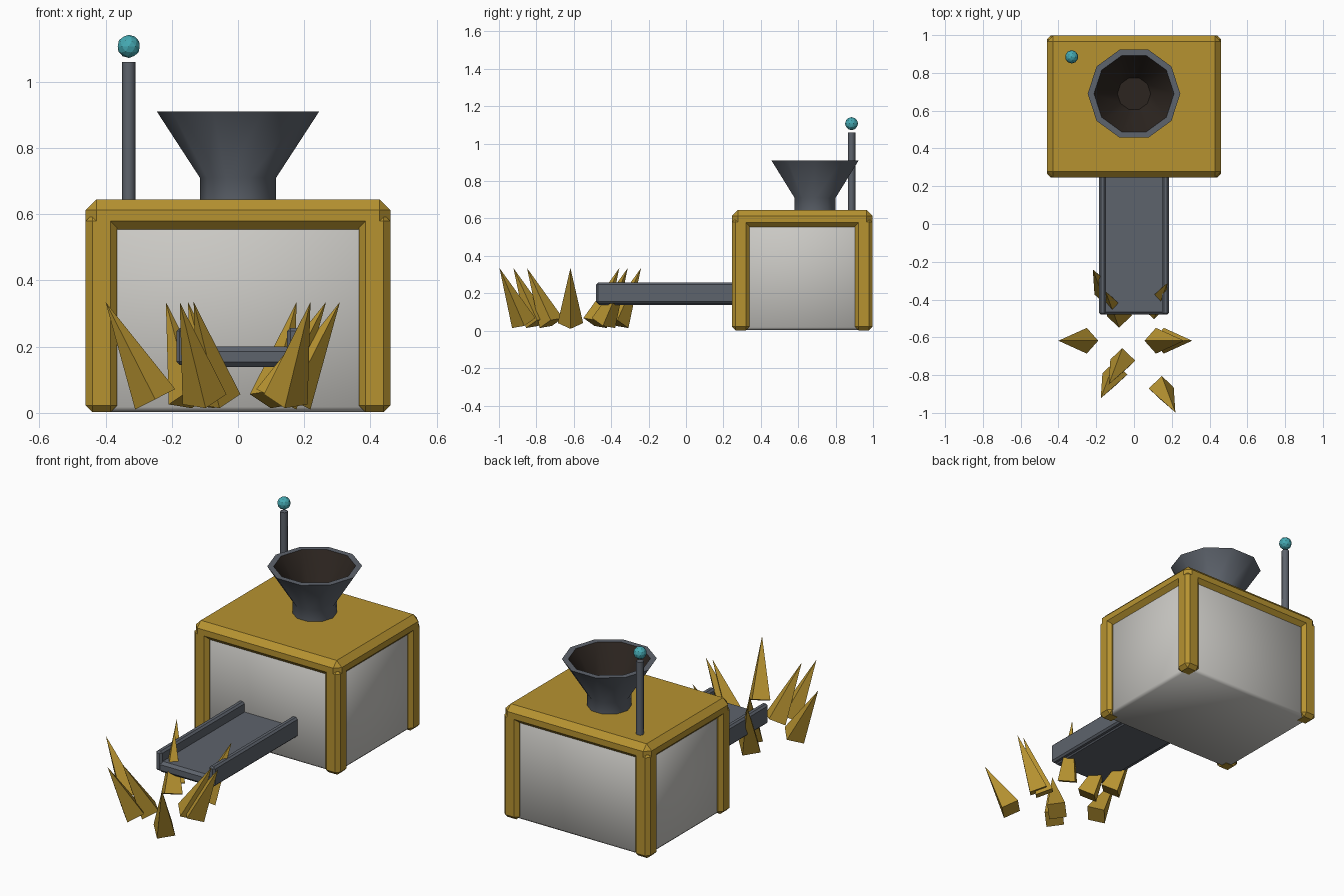
import bpy, bmesh, math
from mathutils import Matrix, Vector

if "Cube" in bpy.data.objects:
    bpy.data.objects.remove(bpy.data.objects["Cube"])


def material(name, rgb):
    m = bpy.data.materials.new(name)
    m.diffuse_color = (*rgb, 1)
    m.use_nodes = True
    m.node_tree.nodes["Principled BSDF"].inputs["Base Color"].default_value = m.diffuse_color
    return m


gold = material("gold", (0.47, 0.29, 0.03))
steel = material("dark_steel", (0.11, 0.125, 0.15))
panel = material("panel_grey", (0.60, 0.59, 0.56))
soot = material("dark_inside", (0.025, 0.018, 0.014))
teal = material("teal", (0.06, 0.40, 0.45))


def finish(bm, name, mats):
    bmesh.ops.recalc_face_normals(bm, faces=bm.faces)
    me = bpy.data.meshes.new(name)
    bm.to_mesh(me)
    bm.free()
    ob = bpy.data.objects.new(name, me)
    bpy.context.collection.objects.link(ob)
    for m in mats:
        me.materials.append(m)
    return ob


def smooth(ob, degrees=40):
    bpy.ops.object.select_all(action='DESELECT')
    ob.select_set(True)
    bpy.context.view_layer.objects.active = ob
    bpy.ops.object.shade_smooth_by_angle(angle=math.radians(degrees))


def box(name, lo, hi, mat, bevel):
    """Chamfered box between two corners."""
    lo, hi = Vector(lo), Vector(hi)
    bm = bmesh.new()
    bmesh.ops.create_cube(bm, size=1, matrix=Matrix.Translation((lo + hi) / 2)
                          @ Matrix.Diagonal((*(hi - lo), 1)))
    bmesh.ops.bevel(bm, geom=bm.edges[:], offset=bevel, segments=1,
                    affect='EDGES', profile=0.5)
    return finish(bm, name, [mat])


# Machine housing: panelled body, four corner posts, roof slab
smooth(box("body", (-0.435, 0.27, 0.003), (0.435, 0.975, 0.60), panel, 0.015), 60)
for side, x in (("left", -0.46), ("right", 0.365)):
    for end, y in (("front", 0.245), ("back", 0.903)):
        box(f"post_{end}_{side}", (x, y, 0.002), (x + 0.095, y + 0.095, 0.60), gold, 0.02)
box("roof_slab", (-0.46, 0.245, 0.547), (0.46, 0.998, 0.645), gold, 0.032)

# Output chute: floor plate and side rails
box("chute_floor", (-0.17, -0.48, 0.138), (0.17, 0.30, 0.20), steel, 0.015)
for side, s in (("left", -1), ("right", 1)):
    xs = sorted((s * 0.148, s * 0.186))
    box(f"chute_rail_{side}", (xs[0], -0.48, 0.145), (xs[1], 0.30, 0.257), steel, 0.01)

# Hopper funnel: ten-sided lathe with a dark inside
SIDES = 10
profile = [(0.115, 0.62), (0.115, 0.71), (0.245, 0.91), (0.212, 0.91), (0.088, 0.72)]
bm = bmesh.new()
rings = [[bm.verts.new((r * math.cos(i * math.tau / SIDES),
                        0.69 + r * math.sin(i * math.tau / SIDES), z))
          for i in range(SIDES)] for r, z in profile]
for k in range(len(rings) - 1):
    for i in range(SIDES):
        j = (i + 1) % SIDES
        f = bm.faces.new((rings[k][i], rings[k][j], rings[k + 1][j], rings[k + 1][i]))
        f.material_index = int(k == 3)
bm.faces.new(rings[-1]).material_index = 1
bm.faces.new(rings[0])
smooth(finish(bm, "hopper", [steel, soot]), 38)

# Antenna rod and ball
bm = bmesh.new()
bmesh.ops.create_cone(bm, cap_ends=True, segments=8, radius1=0.02, radius2=0.02, depth=0.46,
                      matrix=Matrix.Translation((-0.33, 0.885, 0.83)))
smooth(finish(bm, "antenna_rod", [steel]), 50)
bm = bmesh.new()
bmesh.ops.create_icosphere(bm, subdivisions=2, radius=0.035,
                           matrix=Matrix.Translation((-0.33, 0.885, 1.107)))
finish(bm, "antenna_ball", [teal])

# Crystal spikes leaning outward from a common centre: (direction in degrees, tip radius)
spikes = [(0, 0.308), (0, 0.266), (60, 0.354), (120, 0.436), (120, 0.302),
          (180, 0.40), (240, 0.352), (240, 0.268), (300, 0.438)]
TILT = math.radians(27)
for n, (deg, tip) in enumerate(spikes):
    a = math.radians(deg)
    out = Vector((math.cos(a), math.sin(a), 0))
    axis = Vector((0, 0, 1)).cross(out)
    centre = Vector((0, -0.618, 0.188)) + out * (tip - 0.075)
    bm = bmesh.new()
    bmesh.ops.create_cone(bm, cap_ends=True, segments=4, radius1=0.068, radius2=0, depth=0.33,
                          matrix=Matrix.Translation(centre) @ Matrix.Rotation(TILT, 4, axis))
    bmesh.ops.remove_doubles(bm, verts=bm.verts, dist=1e-5)
    finish(bm, f"crystal_spike_{n + 1}", [gold])
